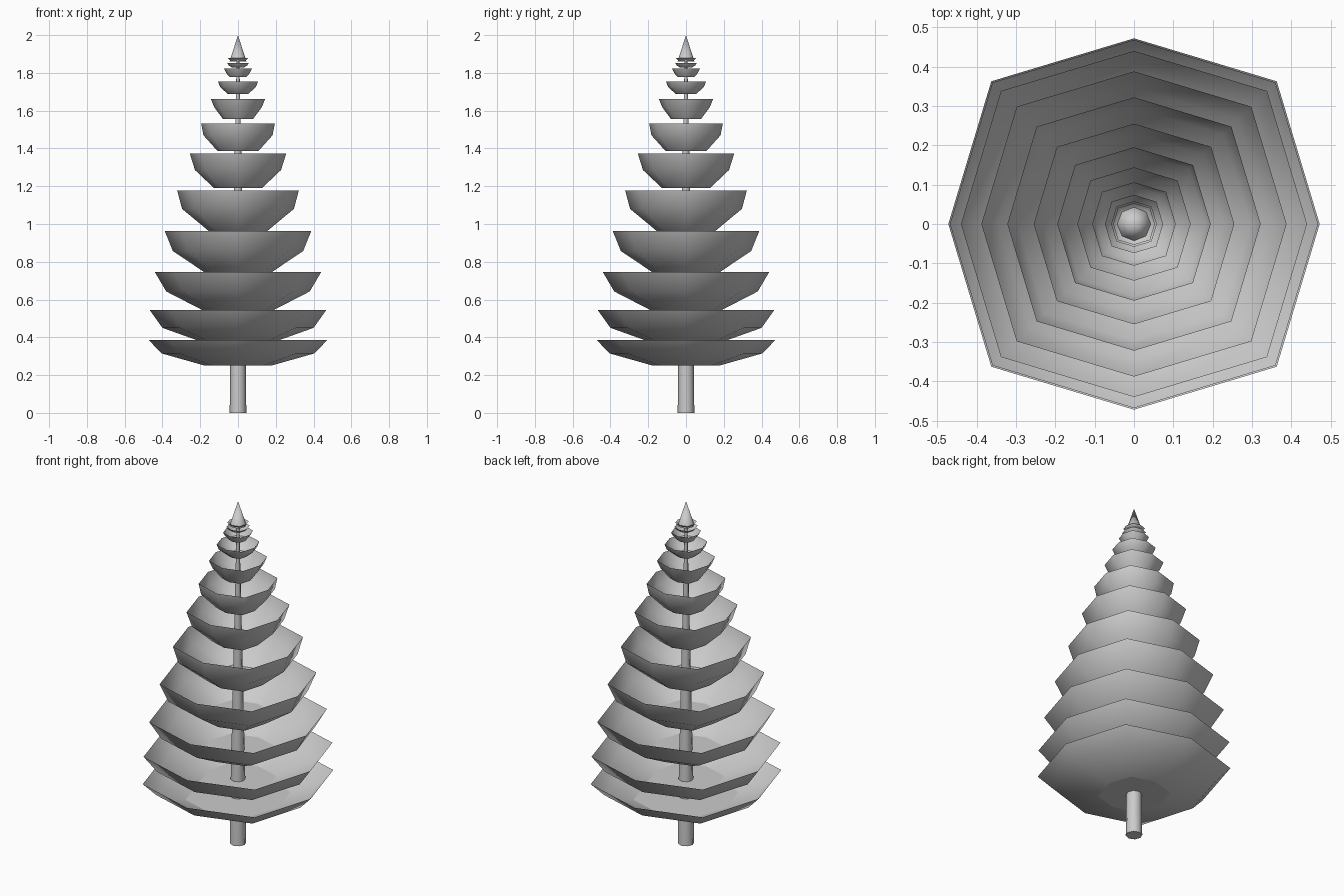
import bpy, math

if "Cube" in bpy.data.objects:
    bpy.data.objects.remove(bpy.data.objects["Cube"])

SIDES = 8
DIAGONAL = 1.087  # diagonal corners reach slightly further than axis corners


def ring(r, z, stretch=DIAGONAL):
    pts = []
    for i in range(SIDES):
        a = math.tau * i / SIDES
        k = r * (stretch if i % 2 else 1)
        pts.append((k * math.cos(a), k * math.sin(a), z))
    return pts


def lathe(name, profile, discs=(), stretch=DIAGONAL, close_ends=False):
    """Octagonal smooth wall through (radius, z) points, plus flat separate discs."""
    verts, faces, smooth = [], [], []
    for r, z in profile:
        verts += ring(r, z, stretch)
    for k in range(len(profile) - 1):
        for i in range(SIDES):
            j = (i + 1) % SIDES
            a, b = k * SIDES, (k + 1) * SIDES
            faces.append((a + i, a + j, b + j, b + i))
            smooth.append(True)
    discs = list(discs)
    if close_ends:
        discs.append(profile[0])
    for r, z in discs:
        n = len(verts)
        verts += ring(r, z, stretch)
        faces.append(tuple(reversed(range(n, n + SIDES))))
        smooth.append(False)
    mesh = bpy.data.meshes.new(name)
    mesh.from_pydata(verts, [], faces)
    mesh.polygons.foreach_set("use_smooth", smooth)
    mesh.update()
    obj = bpy.data.objects.new(name, mesh)
    bpy.context.collection.objects.link(obj)
    return obj


# Branch tiers, bottom to top: (bottom r, z), (middle r, z), (rim r, z)
tiers = [
    ((.175, .25), (.405, .315), (.472, .385)),
    ((.19, .375), (.40, .45), (.468, .545)),
    ((.19, .545), (.38, .643), (.44, .745)),
    ((.18, .746), (.345, .857), (.388, .963)),
    ((.155, .963), (.296, 1.08), (.322, 1.177)),
    ((.127, 1.19), (.228, 1.286), (.255, 1.372)),
    ((.108, 1.386), (.183, 1.47), (.195, 1.533)),
    ((.08, 1.556), (.127, 1.62), (.144, 1.663)),
    ((.053, 1.688), (.095, 1.725), (.106, 1.755)),
    ((.045, 1.778), (.063, 1.80), (.074, 1.822)),
    ((.03, 1.828), (.048, 1.838), (.058, 1.853)),
    ((.03, 1.862), (.045, 1.868), (.053, 1.878)),
]
for n, profile in enumerate(tiers, 1):
    discs = [profile[0]]
    if n == 1:
        discs.append((.26, .275))  # inner floor of the lowest tier
    lathe(f"branch_tier_{n:02d}", profile, discs)

# Tapering trunk
lathe("trunk", [(.044, 0), (.042, .25), (.022, 1.19), (.007, 1.87)],
      stretch=1, close_ends=True)

# Pointed tree top
bpy.ops.mesh.primitive_cone_add(vertices=SIDES, radius1=.045, radius2=0,
                                depth=.14, location=(0, 0, 1.93))
tip = bpy.context.object
tip.name = "tree_tip"
bpy.ops.object.shade_smooth_by_angle(angle=math.radians(60))
